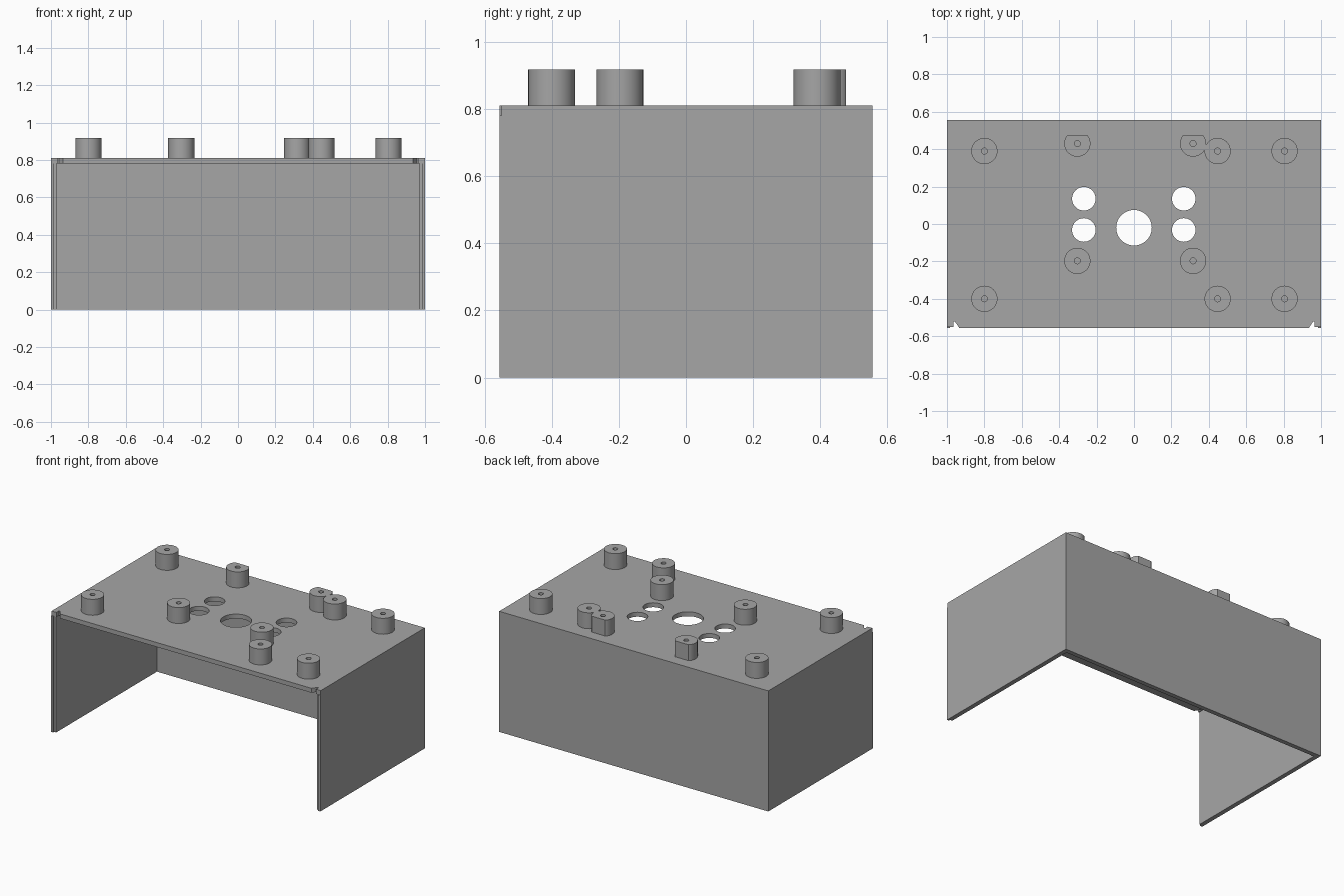
import bpy
import math

if "Cube" in bpy.data.objects:
    bpy.data.objects.remove(bpy.data.objects["Cube"])

grey = bpy.data.materials.new("plain grey")
grey.diffuse_color = (0.38, 0.38, 0.38, 1)
grey.use_nodes = True
grey.node_tree.nodes["Principled BSDF"].inputs["Base Color"].default_value = grey.diffuse_color


def circle(cx, cy, r, n=40, y_max=9.0):
    """Round outline, optionally cut flat at y_max."""
    return [(cx + r * math.cos(2 * math.pi * i / n),
             min(cy + r * math.sin(2 * math.pi * i / n), y_max)) for i in range(n)]


def slab(name, outlines, z0, z1):
    """Extrude filled plan outlines (inner ones become holes) from z0 to z1."""
    curve = bpy.data.curves.new(name, 'CURVE')
    curve.dimensions = '2D'
    curve.fill_mode = 'BOTH'
    curve.extrude = (z1 - z0) / 2
    for pts in outlines:
        spline = curve.splines.new('POLY')
        spline.points.add(len(pts) - 1)
        for p, (x, y) in zip(spline.points, pts):
            p.co = (x, y, 0, 1)
        spline.use_cyclic_u = True
    obj = bpy.data.objects.new(name, curve)
    bpy.context.collection.objects.link(obj)
    obj.location.z = (z0 + z1) / 2
    bpy.ops.object.select_all(action='DESELECT')
    obj.select_set(True)
    bpy.context.view_layer.objects.active = obj
    bpy.ops.object.convert(target='MESH')
    obj = bpy.context.object
    obj.data.materials.clear()
    obj.data.materials.append(grey)
    bpy.ops.object.shade_smooth_by_angle(angle=math.radians(30))
    return obj


def mirrored(half):
    """Complete an outline from its left half."""
    return half + [(-x, y) for x, y in reversed(half)]


TOP, PLATE, BACK, FRONT = 0.81, 0.03, 0.555, -0.555

# Side and back walls as one U, with stepped front edges
slab("walls", [mirrored([(-1, BACK), (-1, FRONT), (-0.985, FRONT), (-0.985, -0.545),
                         (-0.97, -0.545), (-0.97, BACK - 0.03)])], 0, TOP - PLATE)

# Top plate with notched front corners and five through holes
outline = mirrored([(-1, BACK), (-1, -0.55), (-0.965, -0.55), (-0.965, -0.522),
                    (-0.957, -0.522), (-0.935, FRONT)])
holes = [circle(x, y, 0.063) for x in (-0.268, 0.266) for y in (0.135, -0.032)]
holes.append(circle(0, -0.02, 0.095, 56))
slab("top_plate", [outline] + holes, TOP - PLATE, TOP)

# Round screw posts, the last two cut flat at the back
posts = [(-0.8, 0.39), (-0.8, -0.4), (0.805, 0.39), (0.805, -0.4), (0.447, 0.39),
         (0.447, -0.4), (-0.303, -0.197), (0.316, -0.197)]
flat_posts = [(-0.303, 0.43), (0.316, 0.43)]
for i, (x, y) in enumerate(posts + flat_posts):
    y_max = 0.477 if (x, y) in flat_posts else 9.0
    slab(f"screw_post_{i + 1}", [circle(x, y, 0.07, y_max=y_max), circle(x, y, 0.016, 20)],
         TOP, 0.917)
